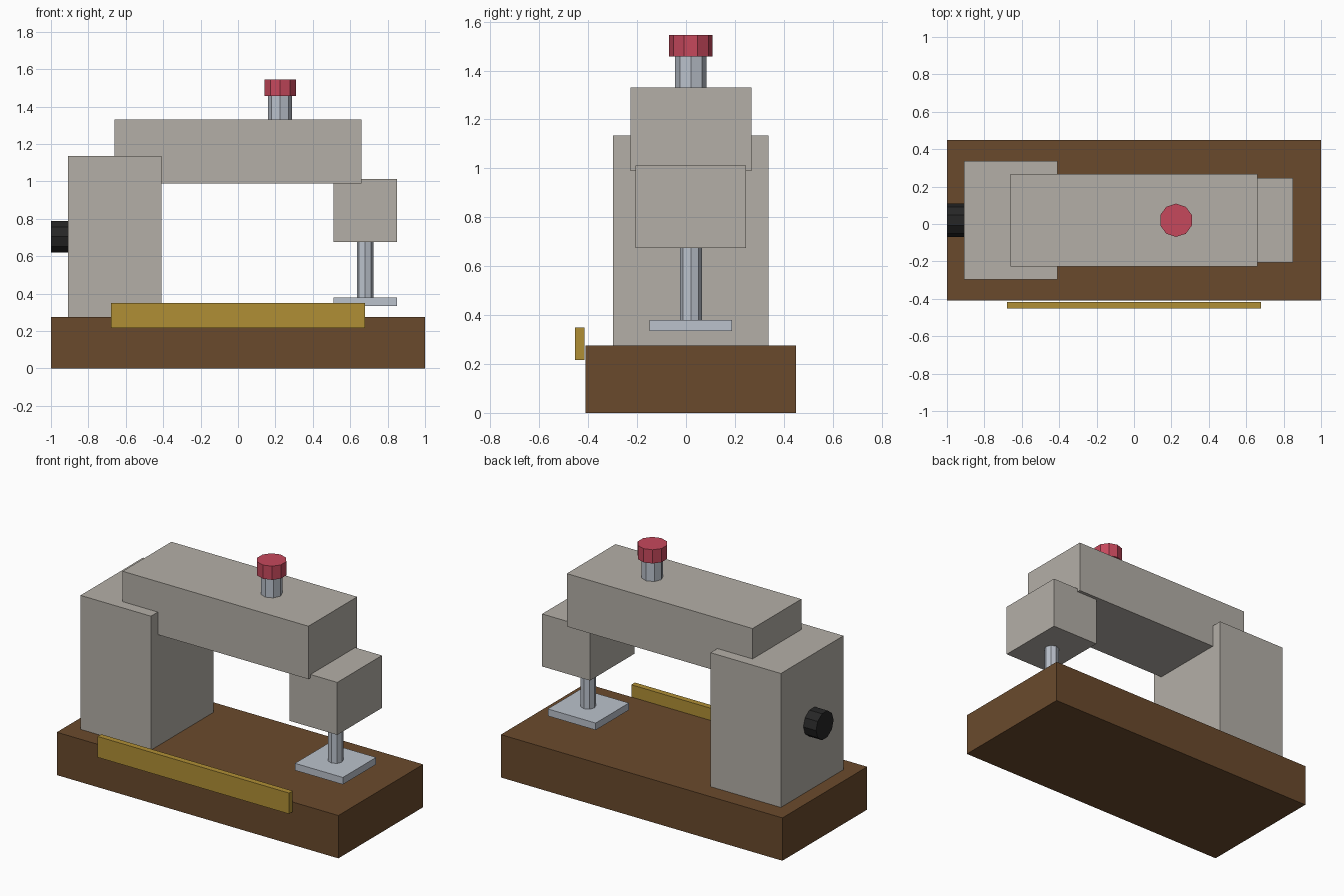
import bpy
from math import pi

cube = bpy.data.objects.get("Cube")
if cube:
    bpy.data.objects.remove(cube, do_unlink=True)


def material(name, rgb):
    """Flat material from display RGB (0-255), converted to linear."""
    color = [((c / 255 + 0.055) / 1.055) ** 2.4 for c in rgb] + [1]
    mat = bpy.data.materials.new(name)
    mat.use_nodes = True
    mat.diffuse_color = color
    bsdf = mat.node_tree.nodes["Principled BSDF"]
    bsdf.inputs["Base Color"].default_value = color
    bsdf.inputs["Roughness"].default_value = 0.7
    return mat


def finish(name, mat):
    obj = bpy.context.object
    obj.name = obj.data.name = name
    obj.data.materials.append(mat)
    return obj


def box(name, mat, x, y, z):
    """Box spanning the given (min, max) ranges."""
    spans = (x, y, z)
    bpy.ops.mesh.primitive_cube_add(size=1, location=[sum(s) / 2 for s in spans])
    obj = finish(name, mat)
    size = [s[1] - s[0] for s in spans]
    for v in obj.data.vertices:
        v.co = [c * d for c, d in zip(v.co, size)]
    return obj


def rod(name, mat, sides, radius, length, center, tilt=0):
    """Faceted cylinder, upright unless tilted about y."""
    bpy.ops.mesh.primitive_cylinder_add(vertices=sides, radius=radius, depth=length,
                                        location=center, rotation=(0, tilt, 0))
    return finish(name, mat)


wood = material("brown wood", (106, 74, 44))
grey = material("warm grey paint", (180, 175, 167))
steel = material("pale steel", (187, 194, 204))
red = material("red knob", (198, 72, 92))
black = material("black rubber", (38, 38, 38))
gold = material("gold trim", (176, 143, 53))

# Base and front trim bar
box("base", wood, (-1, 1), (-0.41, 0.45), (0, 0.275))
box("front_trim", gold, (-0.68, 0.68), (-0.453, -0.416), (0.216, 0.35))

# Body
box("column", grey, (-0.91, -0.41), (-0.298, 0.337), (0.275, 1.135))
box("arm", grey, (-0.66, 0.66), (-0.228, 0.267), (0.99, 1.33))
box("head", grey, (0.51, 0.85), (-0.207, 0.246), (0.675, 1.012))

# Presser bar and foot plate
axis_y = 0.02
rod("presser_bar", steel, 8, 0.045, 0.32, (0.68, axis_y, 0.53))
box("foot_plate", steel, (0.51, 0.85), (-0.15, 0.188), (0.335, 0.38))

# Dial on top of the arm
rod("dial_post", steel, 8, 0.064, 0.15, (0.225, axis_y, 1.39))
rod("dial_knob", red, 10, 0.089, 0.088, (0.225, axis_y, 1.502))

# Side knob
rod("side_knob", black, 10, 0.089, 0.095, (-0.9525, axis_y, 0.705), pi / 2)
